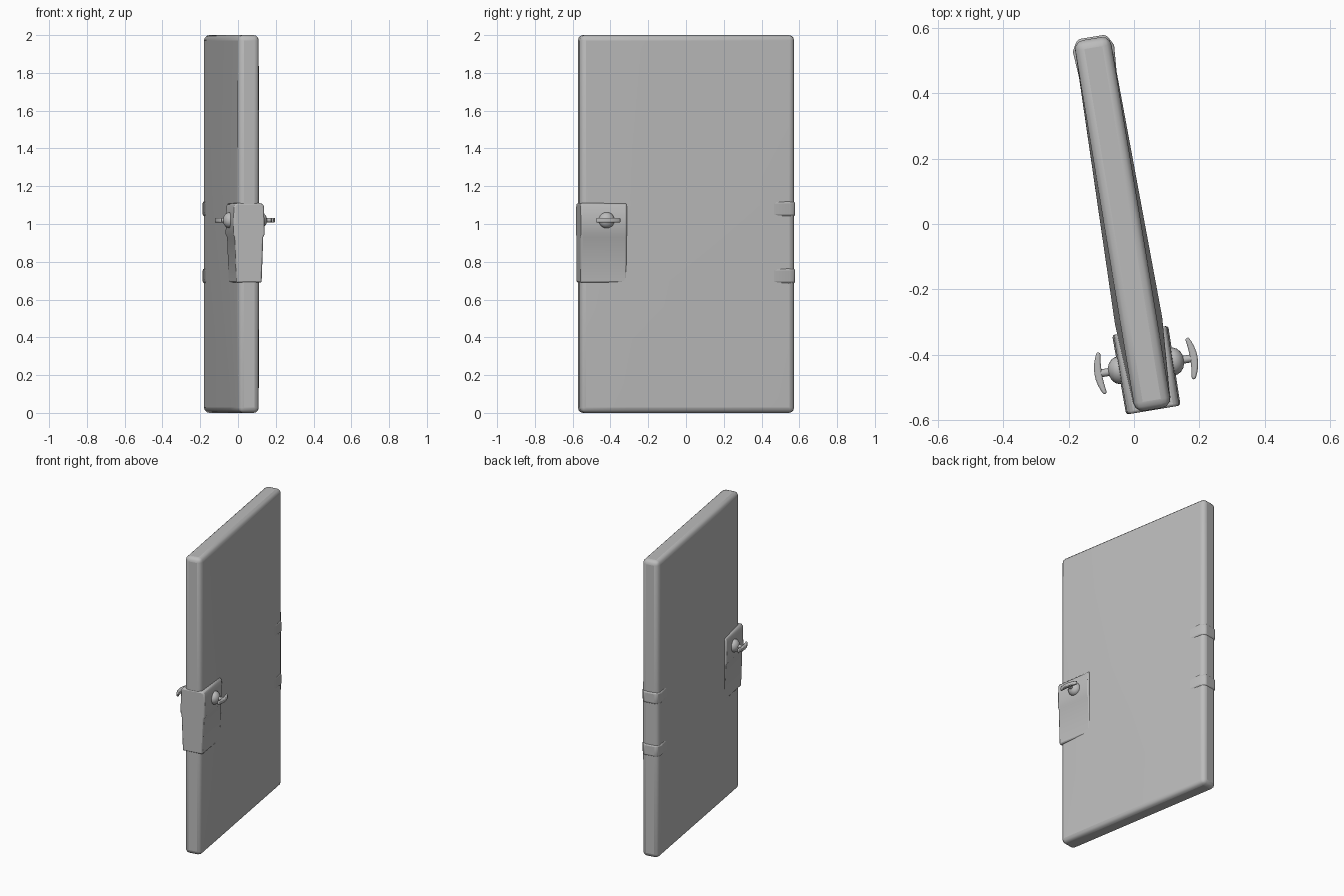
import bpy, bmesh, math
from mathutils import Matrix, Vector

cube = bpy.data.objects.get("Cube")
if cube:
    bpy.data.objects.remove(cube, do_unlink=True)

GREY = (0.5, 0.5, 0.5, 1)
mat = bpy.data.materials.new("plain grey")
mat.use_nodes = True
mat.diffuse_color = GREY
mat.node_tree.nodes["Principled BSDF"].inputs["Base Color"].default_value = GREY

# The door stands slightly ajar: local x is thickness, local y is width
SWING = Matrix.Translation((-0.035, 0, 0)) @ Matrix.Rotation(math.radians(9.4), 4, 'Z')


def finish(bm, name, bevel=0.0, segments=2, smooth=35):
    bmesh.ops.recalc_face_normals(bm, faces=bm.faces)
    bm.transform(SWING)
    mesh = bpy.data.meshes.new(name)
    bm.to_mesh(mesh)
    bm.free()
    mesh.materials.append(mat)
    ob = bpy.data.objects.new(name, mesh)
    bpy.context.collection.objects.link(ob)
    if bevel:
        mod = ob.modifiers.new("rounded_edges", 'BEVEL')
        mod.width = bevel
        mod.segments = segments
        mod.limit_method = 'ANGLE'
        mod.angle_limit = math.radians(40)
    bpy.ops.object.select_all(action='DESELECT')
    ob.select_set(True)
    bpy.context.view_layer.objects.active = ob
    bpy.ops.object.shade_smooth_by_angle(angle=math.radians(smooth))
    return ob


def extrude(points, offset):
    """Closed polygon pushed along an offset into a solid."""
    bm = bmesh.new()
    face = bm.faces.new([bm.verts.new(p) for p in points])
    new = bmesh.ops.extrude_face_region(bm, geom=[face])["geom"]
    verts = [g for g in new if isinstance(g, bmesh.types.BMVert)]
    bmesh.ops.translate(bm, verts=verts, vec=offset)
    return bm


# Door slab, swollen a little around the latch
bm = bmesh.new()
bmesh.ops.create_cube(bm, size=1)
bm.transform(Matrix.Translation((0, 0, 1)) @ Matrix.Diagonal((0.112, 1.15, 2, 1)))
for co, no in (((0, -0.3, 0), (0, 1, 0)), ((0, 0, 0.7), (0, 0, 1)), ((0, 0, 1.1), (0, 0, 1))):
    bmesh.ops.bisect_plane(bm, geom=bm.verts[:] + bm.edges[:] + bm.faces[:],
                           plane_co=co, plane_no=no)
for v in bm.verts:
    if abs(v.co.y + 0.3) < 0.01 and 0.5 < v.co.z < 1.5:
        v.co.x += math.copysign(0.017, v.co.x)
finish(bm, "door_panel", 0.028, 3)

# Hinge ridges, tapering into the panel and wrapping the back edge
for label, z in (("upper", 1.08), ("lower", 0.725)):
    outline = [(-0.045, 0.28), (0.045, 0.28), (0.064, 0.545), (0.045, 0.58),
               (-0.045, 0.58), (-0.064, 0.545)]
    bm = extrude([(x, y, z - 0.04) for x, y in outline], Vector((0, 0, 0.08)))
    finish(bm, label + "_hinge_ridge", 0.012, 3)

# Latch clamp: thick upper band, tapering lower skirt
half = [(0.07, 0.69), (0.079, 0.93), (0.087, 0.945), (0.083, 1.095), (0.072, 1.11)]
section = half + [(-x, z) for x, z in reversed(half)]
bm = extrude([(x, -0.33, z) for x, z in section], Vector((0, -0.247, 0)))
for v in bm.verts:
    if v.co.y < -0.5:
        v.co.x *= 0.97
finish(bm, "latch_clamp", 0.008)

KNOB_Y, KNOB_Z = -0.44, 1.02
for label, side in (("left", 1), ("right", -1)):
    # Thumbscrew boss and stem, turned about the thickness axis
    lathe = [(0.07, 0.042), (0.09, 0.042), (0.102, 0.036), (0.112, 0.024),
             (0.116, 0.012), (0.145, 0.012), (0.145, 0)]
    bm = bmesh.new()
    verts = [bm.verts.new((side * x, KNOB_Y + r, KNOB_Z)) for x, r in lathe]
    edges = [bm.edges.new(pair) for pair in zip(verts, verts[1:])]
    bmesh.ops.spin(bm, geom=verts + edges, cent=(0, KNOB_Y, KNOB_Z), axis=(1, 0, 0),
                   angle=math.tau, steps=20)
    bmesh.ops.remove_doubles(bm, verts=bm.verts, dist=0.0005)
    finish(bm, label + "_thumbscrew")

    # Crescent wing, bowed outward
    ts = [i / 4 - 1 for i in range(9)]
    outer = [(0.16 - 0.018 * t * t, 0.066 * t) for t in ts]
    inner = [(0.137 - 0.006 * t * t, 0.062 * t) for t in reversed(ts)]
    bm = extrude([(side * x, KNOB_Y + y, KNOB_Z - 0.012) for x, y in outer + inner],
                 Vector((0, 0, 0.024)))
    finish(bm, label + "_thumbscrew_wing", 0.005)
